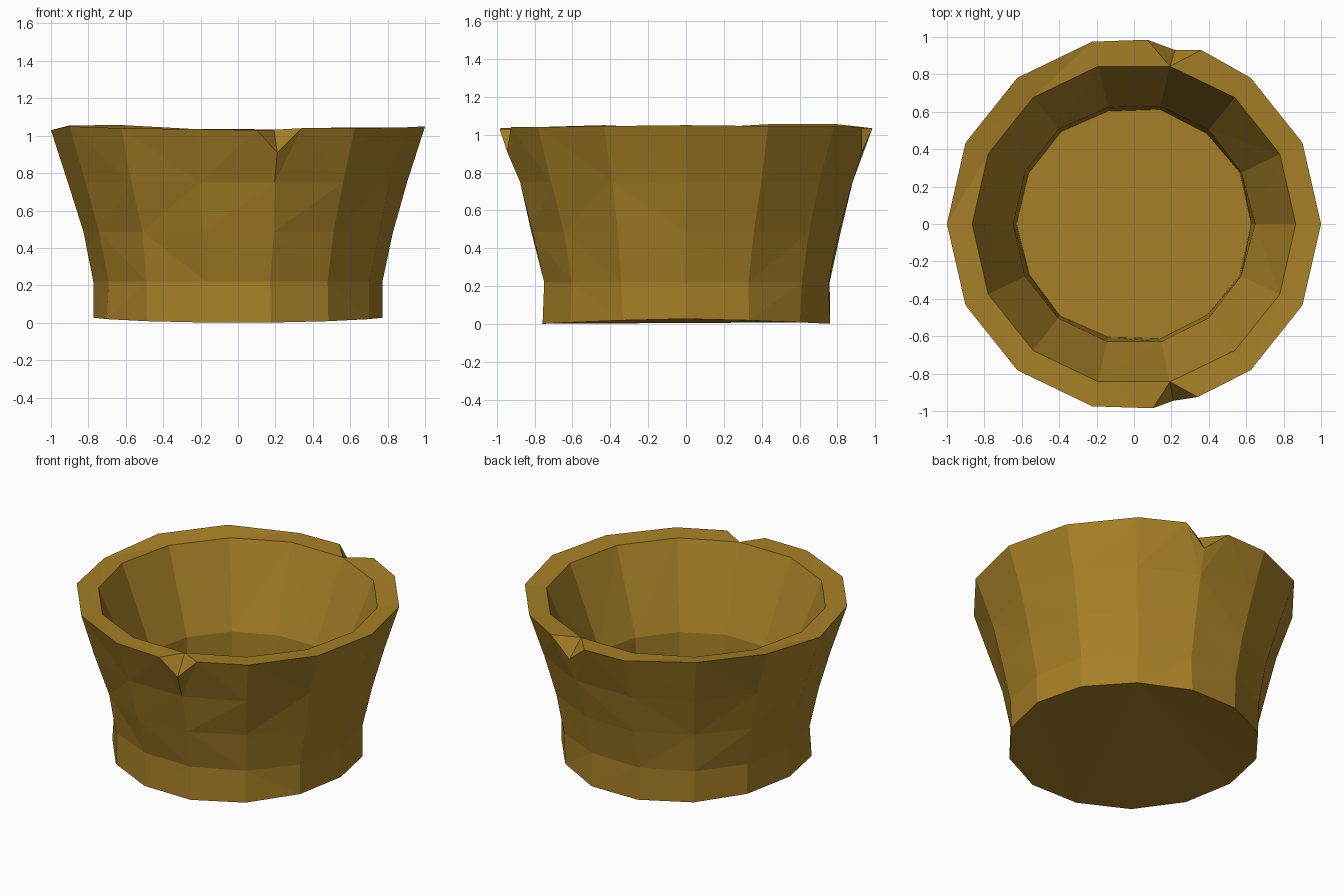
import bpy, bmesh, math, random

if "Cube" in bpy.data.objects:
    bpy.data.objects.remove(bpy.data.objects["Cube"])

random.seed(4)
N = 14
STEP = 2 * math.pi / N

clay = bpy.data.materials.new("ochre_clay")
clay.diffuse_color = (0.385, 0.215, 0.02, 1)
clay.use_nodes = True
clay.node_tree.nodes["Principled BSDF"].inputs["Base Color"].default_value = clay.diffuse_color

bm = bmesh.new()


def ring(radius, z, wobble=0.0):
    """14-sided ring; z is a number or a function of the angle."""
    out = []
    for k in range(N):
        a = k * STEP
        r = radius + random.uniform(-wobble, wobble)
        b = a + random.uniform(-wobble, wobble)
        h = z(a) if callable(z) else z
        out.append(bm.verts.new((r * math.cos(b), r * math.sin(b), h)))
    return out


def bridge(lo, hi, skip=()):
    for k in range(N):
        j = (k + 1) % N
        if k not in skip and j not in skip:
            bm.faces.new((lo[k], lo[j], hi[j], hi[k]))


# Slightly uneven foot and rim heights
foot_z = lambda a: 0.027 * (1 - abs(math.sin(a)) ** 1.5)
RIM_Z = [1.05, 1.045, 1.045, 1.035, 1.035, 1.057, 1.055,
         1.03, 1.05, 1.04, 1.035, 1.03, 1.04, 1.045]
rim_z = lambda a: RIM_Z[round(a / STEP) % N]

# Chipped rim corners: index -> (corner before, notch bottom, corner after)
CHIPS = {
    3: ((0.36, 0.93, 1.04), (0.22, 0.93, 0.91), (0.07, 0.985, 1.035)),
    11: ((0.10, -0.985, 1.03), (0.21, -0.945, 0.91), (0.34, -0.925, 1.04)),
}

# Outer wall
outer = [ring(0.775, foot_z, 0.006), ring(0.772, 0.22, 0.008),
         ring(0.83, 0.485, 0.008), ring(0.905, 0.75, 0.008)]
rim = ring(1.0, rim_z)
for lo, hi in zip(outer, outer[1:]):
    bridge(lo, hi)
top = outer[-1]
bridge(top, rim, CHIPS)

# Inner wall and floor
lip = ring(0.865, 1.032)
waist = ring(0.642, 0.50, 0.006)
floor = ring(0.625, 0.15, 0.006)
bridge(rim, lip, CHIPS)
bridge(lip, waist)
bridge(waist, floor)
bm.faces.new(floor)
bm.faces.new(outer[0][::-1])

# Chips: the rim corner is replaced by two corners and a notch
for k, pts in CHIPS.items():
    a, n, b = [bm.verts.new(p) for p in pts]
    i, j = k - 1, (k + 1) % N
    bm.faces.new((top[i], top[k], a, rim[i]))
    bm.faces.new((top[k], n, a))
    bm.faces.new((top[k], b, n))
    bm.faces.new((top[k], top[j], rim[j], b))
    bm.faces.new((rim[i], a, lip[k], lip[i]))
    bm.faces.new((a, n, lip[k]))
    bm.faces.new((n, b, lip[k]))
    bm.faces.new((b, rim[j], lip[j], lip[k]))
    bm.verts.remove(rim[k])

# Triangulate for the faceted, hand-made look
bmesh.ops.triangulate(bm, faces=bm.faces[:])
bmesh.ops.recalc_face_normals(bm, faces=bm.faces[:])

mesh = bpy.data.meshes.new("bowl")
bm.to_mesh(mesh)
bm.free()
mesh.materials.append(clay)
bowl = bpy.data.objects.new("bowl", mesh)
bpy.context.collection.objects.link(bowl)
